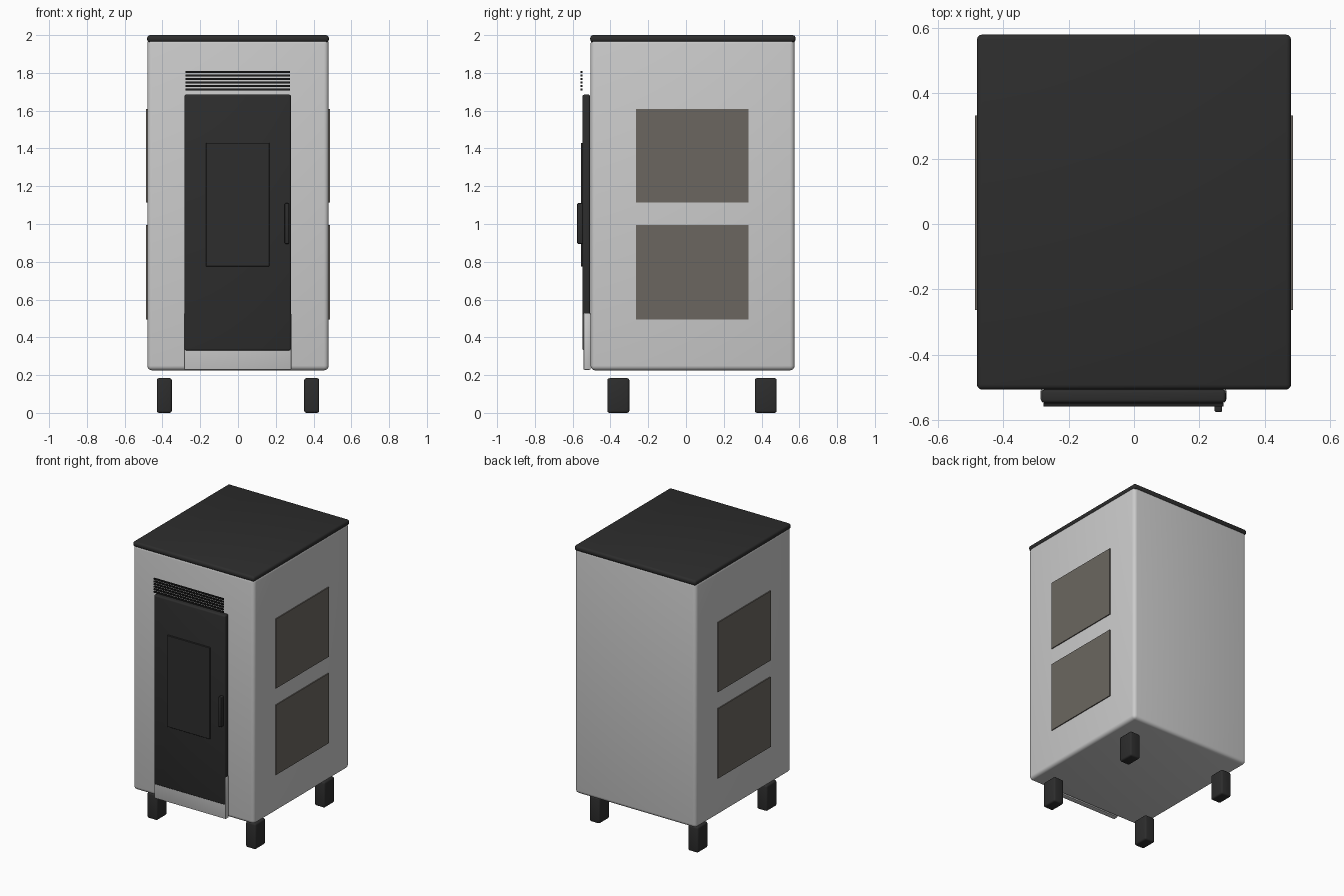
import bpy, math

if "Cube" in bpy.data.objects:
    bpy.data.objects.remove(bpy.data.objects["Cube"])


def material(name, rgb):
    m = bpy.data.materials.new(name)
    m.diffuse_color = (*rgb, 1)
    m.use_nodes = True
    m.node_tree.nodes["Principled BSDF"].inputs["Base Color"].default_value = m.diffuse_color
    return m


LIGHT = material("light grey enamel", (0.6, 0.6, 0.6))
DARK = material("charcoal metal", (0.026, 0.026, 0.026))
BLACK = material("black slats", (0.013, 0.013, 0.013))
STONE = material("warm stone", (0.147, 0.134, 0.117))


def box(name, x, y, z, mat, bevel=0.0, segments=3):
    """Box spanning the given (min, max) ranges, with optional rounded edges."""
    spans = (x, y, z)
    bpy.ops.mesh.primitive_cube_add(size=1, location=[(a + b) / 2 for a, b in spans])
    ob = bpy.context.object
    ob.name = name
    ob.scale = [b - a for a, b in spans]
    bpy.ops.object.transform_apply(location=False, rotation=False, scale=True)
    ob.data.materials.append(mat)
    if bevel:
        mod = ob.modifiers.new("round edges", 'BEVEL')
        mod.width = bevel
        mod.segments = segments
        bpy.ops.object.modifier_apply(modifier=mod.name)
        bpy.ops.object.shade_smooth_by_angle(angle=math.radians(35))
    return ob


# Cabinet and lid
box("cabinet", (-0.48, 0.48), (-0.505, 0.575), (0.225, 1.98), LIGHT, 0.025, 4)
box("lid", (-0.481, 0.481), (-0.507, 0.58), (1.962, 2.0), DARK, 0.015)

# Feet, hanging just clear of the cabinet
for side, sx in (("left", -0.39), ("right", 0.39)):
    for end, sy in (("front", -0.358), ("back", 0.422)):
        box(f"{end}_{side}_foot", (sx - 0.04, sx + 0.04), (sy - 0.058, sy + 0.058),
            (0.004 - 0.004, 0.184), DARK, 0.012)

# Door, window, handle and the light kick panel beneath
box("door", (-0.284, 0.281), (-0.548, -0.507), (0.33, 1.685), DARK, 0.01)
box("kick_panel", (-0.286, 0.283), (-0.543, -0.505), (0.228, 0.528), LIGHT, 0.006, 2)
box("door_window", (-0.17, 0.166), (-0.557, -0.54), (0.775, 1.43), DARK, 0.002, 1)
box("door_handle", (0.247, 0.27), (-0.576, -0.545), (0.895, 1.11), DARK, 0.005)

# Vent slats in front of the upper cabinet
for i in range(6):
    z = 1.713 + i * 0.0185
    box(f"vent_slat_{i + 1}", (-0.277, 0.274), (-0.559, -0.548),
        (z - 0.005, z + 0.005), BLACK)

# Stone plates on both sides
for side, s in (("left", -1), ("right", 1)):
    for level, z in (("lower", (0.494, 0.994)), ("upper", (1.113, 1.61))):
        box(f"{level}_{side}_stone", tuple(sorted((s * 0.478, s * 0.487))),
            (-0.264, 0.332), z, STONE)
